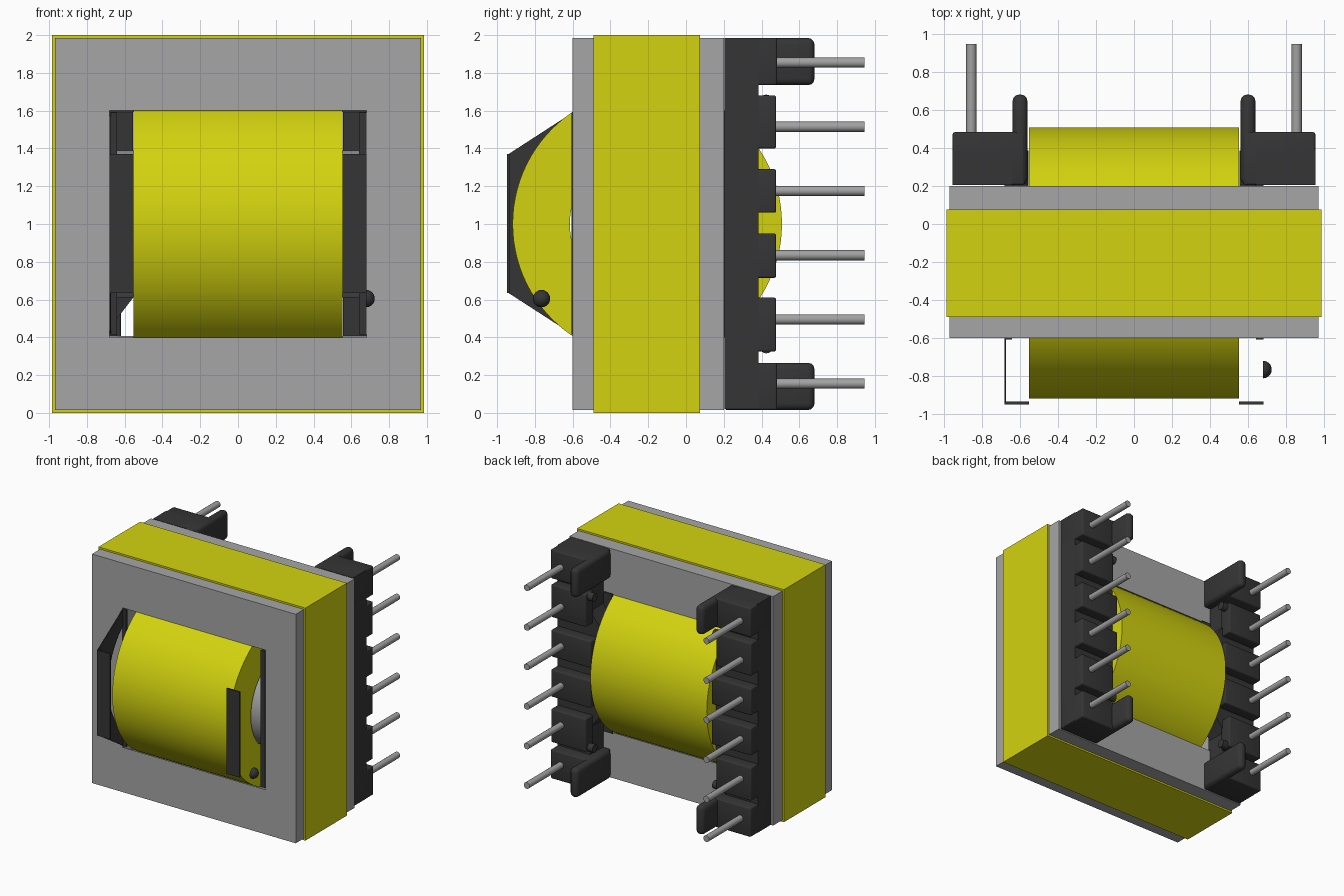
import bpy, bmesh, math
from mathutils import Vector, Matrix

old = bpy.data.objects.get("Cube")
if old:
    bpy.data.objects.remove(old, do_unlink=True)


def material(name, r, g, b):
    m = bpy.data.materials.new(name)
    m.use_nodes = True
    m.diffuse_color = (r, g, b, 1)
    bsdf = next(n for n in m.node_tree.nodes if n.type == 'BSDF_PRINCIPLED')
    bsdf.inputs["Base Color"].default_value = (r, g, b, 1)
    return m


YELLOW = material("yellow tape", 0.65, 0.65, 0.005)
GREY = material("ferrite grey", 0.38, 0.38, 0.38)
BLACK = material("black plastic", 0.036, 0.036, 0.036)
METAL = material("pin metal", 0.36, 0.36, 0.36)
CY, CZ = -0.205, 1.0            # winding axis, along x


def finish(name, bm, mat, smooth=False):
    bmesh.ops.recalc_face_normals(bm, faces=bm.faces)
    me = bpy.data.meshes.new(name)
    bm.to_mesh(me)
    bm.free()
    ob = bpy.data.objects.new(name, me)
    bpy.context.collection.objects.link(ob)
    me.materials.append(mat)
    if smooth:
        bpy.ops.object.select_all(action='DESELECT')
        ob.select_set(True)
        bpy.context.view_layer.objects.active = ob
        bpy.ops.object.shade_smooth_by_angle(angle=math.radians(40))
    return ob


def box(name, x, y, z, mat, bevel=0):
    bm = bmesh.new()
    bmesh.ops.create_cube(bm, size=1)
    for v in bm.verts:
        v.co = [(a + b) / 2 + c * abs(b - a) for (a, b), c in zip((x, y, z), v.co)]
    if bevel:
        bmesh.ops.bevel(bm, geom=bm.edges[:], offset=bevel, segments=3,
                        profile=0.5, affect='EDGES')
    return finish(name, bm, mat, bool(bevel))


def prism(name, pts, axis, a, b, mat, smooth=False):
    """Extrude a profile: (y, z) along x, or (x, z) along y."""
    place = (lambda p, t: (t, p[0], p[1])) if axis == 'x' else (lambda p, t: (p[0], t, p[1]))
    bm = bmesh.new()
    f = bm.faces.new([bm.verts.new(place(p, a)) for p in pts])
    ext = bmesh.ops.extrude_face_region(bm, geom=[f])
    step = Vector((b - a, 0, 0) if axis == 'x' else (0, b - a, 0))
    bmesh.ops.translate(bm, vec=step, verts=[g for g in ext['geom'] if isinstance(g, bmesh.types.BMVert)])
    return finish(name, bm, mat, smooth)


def rod(name, centre, radius, length, axis, mat, seg=16):
    bm = bmesh.new()
    rot = Matrix.Rotation(math.pi / 2, 4, 'Y' if axis == 'x' else 'X')
    bmesh.ops.create_cone(bm, cap_ends=True, segments=seg, radius1=radius, radius2=radius,
                          depth=length, matrix=Matrix.Translation(centre) @ rot)
    return finish(name, bm, mat, True)


def tube(name, r_out, r_in, half, mat, seg=96):
    bm = bmesh.new()
    rings = []
    for x, r in ((-half, r_in), (-half, r_out), (half, r_out), (half, r_in)):
        rings.append([bm.verts.new((x, CY + r * math.cos(2 * math.pi * i / seg),
                                    CZ + r * math.sin(2 * math.pi * i / seg))) for i in range(seg)])
    for k in range(4):
        p, q = rings[k], rings[(k + 1) % 4]
        for i in range(seg):
            j = (i + 1) % seg
            bm.faces.new((p[i], p[j], q[j], q[i]))
    return finish(name, bm, mat, True)


# Ferrite core: two end walls, two curved outer legs, round centre leg
for side, s in (("left", 1), ("right", -1)):
    box("core_wall_" + side, (s * 0.68, s * 0.97), (-0.6, 0.2), (0.015, 1.985), GREY)
for tag, s in (("top", 1), ("bottom", -1)):
    arc = []
    for i in range(25):
        y = -0.6 + 0.8 * i / 24
        arc.append((y, CZ + s * math.sqrt(0.718 ** 2 - (y - CY) ** 2)))
    pts = arc + [(0.2, CZ + s * 0.985), (-0.6, CZ + s * 0.985)]
    prism("core_leg_" + tag, pts, 'x', -0.68, 0.68, GREY, True)
rod("core_centre_leg", (0, CY, CZ), 0.39, 1.36, 'x', GREY, 64)

# Winding and the tape band round the core
tube("winding", 0.713, 0.41, 0.553, YELLOW)
for tag, s in (("top", 1), ("bottom", -1)):
    box("tape_" + tag, (-0.985, 0.985), (-0.49, 0.075), (CZ + s * 0.98, CZ + s), YELLOW)
for side, s in (("left", 1), ("right", -1)):
    box("tape_" + side, (s * 0.965, s * 0.985), (-0.49, 0.075), (0.005, 1.995), YELLOW)

# Bobbin: far flange plate, cut away round the winding
ring = [(CY + 0.6 * math.cos(a), CZ + 0.6 * math.sin(a))
        for a in (math.radians(132 + 96 * i / 12) for i in range(13))]
flange = [(-0.6, 0.415), (-0.94, 0.635), (-0.94, 1.37), (-0.6, 1.59)] + ring
prism("flange_plate", flange, 'x', -0.68, -0.672, BLACK)

# Tooth spans (z) along each pin rail
TEETH = [(0.325, 0.61), (0.715, 0.95), (1.06, 1.29), (1.40, 1.68)]
for side, s in (("left", 1), ("right", -1)):
    # flange front strip and window edge strips
    box("flange_front_" + side, (s * 0.553, s * 0.68), (-0.948, -0.934), (0.635, 1.37), BLACK)
    box("flange_edge_" + side, (s * 0.64, s * 0.68), (-0.606, -0.585), (0.415, 1.59), BLACK)
    box("flange_back_" + side, (s * 0.64, s * 0.68), (0.185, 0.21), (0.415, 1.59), BLACK)
    # rail body with a chamfered inner step
    box("rail_" + side, (s * 0.64, s * 0.953), (0.205, 0.385), (0.02, 1.985), BLACK)
    step = [(s * 0.64, 0.5), (s * 0.555, 0.61), (s * 0.555, 1.39), (s * 0.64, 1.5)]
    prism("rail_step_" + side, step, 'y', 0.2, 0.385, BLACK)
    # teeth
    for i, (a, b) in enumerate(TEETH):
        x_in = 0.62 if i in (0, 3) else 0.575
        box(f"rail_tooth_{side}_{i + 1}", (s * x_in, s * 0.953), (0.37, 0.477), (a, b), BLACK, 0.01)
    for tag, t in (("top", 1), ("bottom", -1)):
        # end block, its tall fin and the wire post beside it
        z0, z1 = CZ + t * 0.735, CZ + t * 0.985
        box(f"end_block_{side}_{tag}", (s * 0.575, s * 0.953), (0.205, 0.483), (z0, z1), BLACK, 0.012)
        box(f"end_fin_{side}_{tag}", (s * 0.56, s * 0.638), (0.205, 0.68), (z0, z1), BLACK, 0.034)
        rod(f"wire_post_{side}_{tag}", (s * 0.6, 0.425, CZ + t * 0.65), 0.035, 0.06, 'x', BLACK)
        # corner web of the back flange; one corner stays open
        if not (s < 0 and t < 0):
            box(f"corner_web_{side}_{tag}", (s * 0.555, s * 0.64), (0.2, 0.21),
                (CZ + t * 0.37, CZ + t * 0.6), BLACK)
    # pins
    for i in range(6):
        rod(f"pin_{side}_{i + 1}", (s * 0.855, 0.70, 0.155 + 0.34 * i), 0.027, 0.49, 'y', METAL)

# Round marker bump: half a ball
bm = bmesh.new()
bmesh.ops.create_uvsphere(bm, u_segments=24, v_segments=12, radius=0.046)
cut = bmesh.ops.bisect_plane(bm, geom=bm.verts[:] + bm.edges[:] + bm.faces[:],
                             plane_co=(0, 0, 0), plane_no=(1, 0, 0), clear_inner=True)
bmesh.ops.holes_fill(bm, edges=[e for e in bm.edges if e.is_boundary])
bmesh.ops.translate(bm, vec=(0.678, -0.765, 0.605), verts=bm.verts)
finish("marker_bump", bm, BLACK, True)
